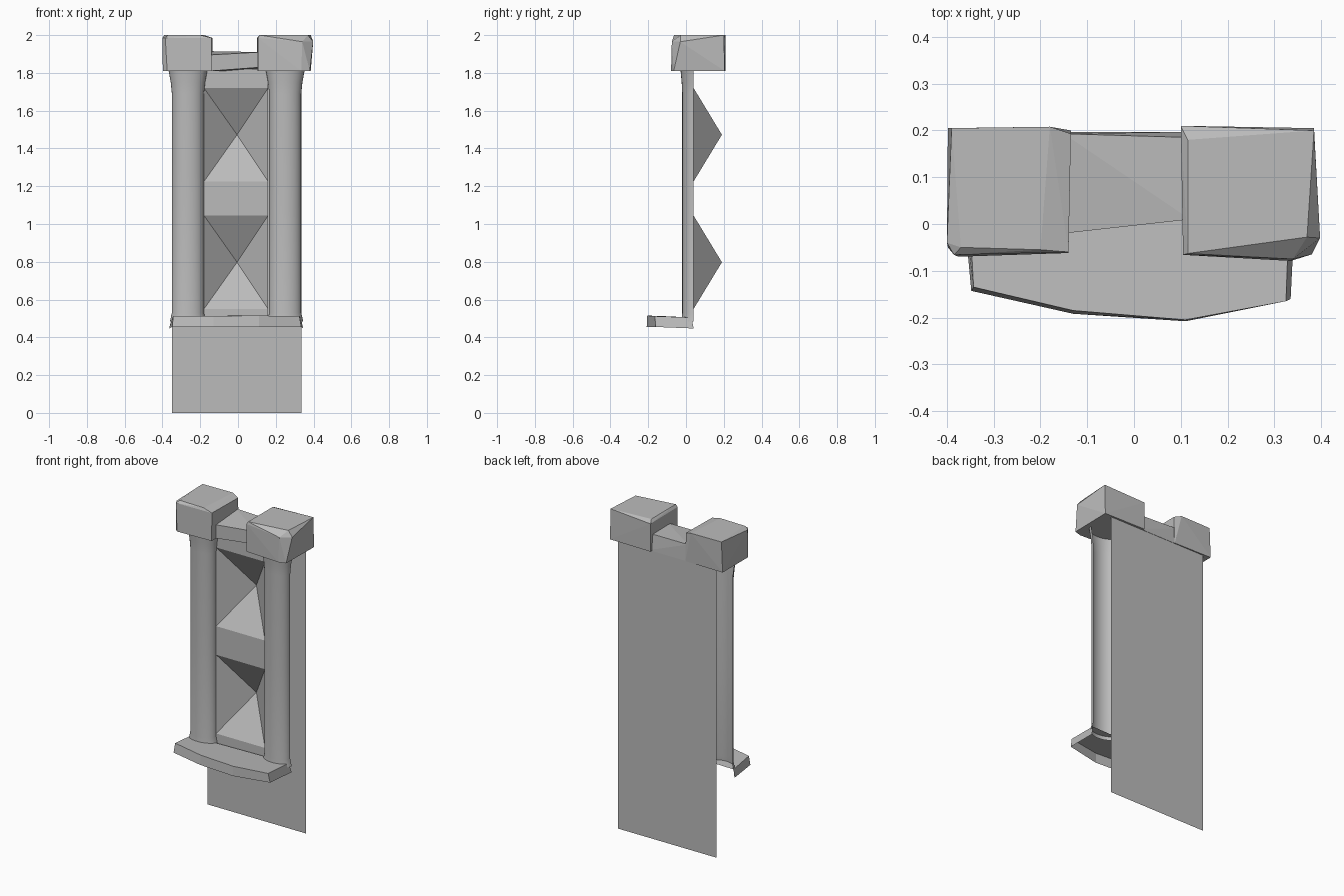
import bpy, bmesh, math

cube = bpy.data.objects.get("Cube")
if cube:
    bpy.data.objects.remove(cube, do_unlink=True)

stone = bpy.data.materials.new("grey_stone")
stone.use_nodes = True
GREY = (0.5, 0.5, 0.5, 1)
stone.diffuse_color = GREY
stone.node_tree.nodes["Principled BSDF"].inputs["Base Color"].default_value = GREY


def finish(name, bm, smooth=False, fix_normals=True):
    if fix_normals:
        bmesh.ops.recalc_face_normals(bm, faces=bm.faces)
    mesh = bpy.data.meshes.new(name)
    bm.to_mesh(mesh)
    bm.free()
    mesh.materials.append(stone)
    for poly in mesh.polygons:
        poly.use_smooth = smooth
    obj = bpy.data.objects.new(name, mesh)
    bpy.context.collection.objects.link(obj)
    return obj


def hull(name, points):
    bm = bmesh.new()
    verts = [bm.verts.new(p) for p in points]
    out = bmesh.ops.convex_hull(bm, input=verts)
    unused = [v for v in out["geom_interior"] if isinstance(v, bmesh.types.BMVert)]
    bmesh.ops.delete(bm, geom=unused, context="VERTS")
    bmesh.ops.dissolve_limit(bm, angle_limit=0.03, verts=bm.verts, edges=bm.edges)
    return finish(name, bm)


def at_height(z, *points):
    return [(x, y, z) for x, y in points]


def rect(bm, x0, x1, y, z0, z1):
    # Rectangle facing the front
    return bm.faces.new([bm.verts.new(p) for p in
                         ((x0, y, z0), (x1, y, z0), (x1, y, z1), (x0, y, z1))])


# Flat back panel
bm = bmesh.new()
rect(bm, -0.35, 0.335, 0.195, 0, 1.815)
finish("back_panel", bm, fix_normals=False)

# Front wall with two pyramid recesses
bm = bmesh.new()
levels = [0.49, 0.55, 1.045, 1.225, 1.72, 1.82]
for i, (low, high) in enumerate(zip(levels, levels[1:])):
    face = rect(bm, -0.18, 0.16, 0.04, low, high)
    if i % 2:
        tip = bmesh.ops.poke(bm, faces=[face])["verts"][0]
        tip.co = (-0.005, 0.19, (low + high) / 2)
bmesh.ops.remove_doubles(bm, verts=bm.verts, dist=0.0001)
finish("recessed_wall", bm, fix_normals=False)


# Half-round columns flaring at both ends
def column(name, cx):
    rings = [(0.485, 0.01), (0.53, 0), (1.1, 0), (1.69, 0), (1.75, 0.006), (1.815, 0.018)]
    steps = 14
    bm = bmesh.new()
    grid = []
    for z, flare in rings:
        row = []
        for i in range(steps + 1):
            a = math.pi * i / steps
            row.append(bm.verts.new((cx - (0.085 + flare) * math.cos(a),
                                     0.04 - (0.06 + flare * 0.5) * math.sin(a), z)))
        grid.append(row)
    for low, high in zip(grid, grid[1:]):
        for i in range(steps):
            bm.faces.new((low[i], low[i + 1], high[i + 1], high[i]))
    finish(name, bm, smooth=True, fix_normals=False)


column("right_column", -0.265)
column("left_column", 0.25)

# Ledge: sloping top with a front and end skirt, open below
bm = bmesh.new()
outline = [(-0.352, 0.03, 0.493), (-0.343, -0.135, 0.513), (-0.13, -0.185, 0.513),
           (0.11, -0.205, 0.515), (0.325, -0.165, 0.512), (0.332, 0.03, 0.505)]
skirt = [(-0.365, 0.04, 0.447), (-0.348, -0.143, 0.455), (-0.13, -0.192, 0.455),
         (0.11, -0.208, 0.455), (0.335, -0.16, 0.455), (0.345, 0.04, 0.447)]
top = [bm.verts.new(p) for p in outline]
base = [bm.verts.new(p) for p in skirt]
bm.faces.new(top)
for i in range(len(top) - 1):
    bm.faces.new((base[i], base[i + 1], top[i + 1], top[i]))
finish("ledge", bm, fix_normals=False)

# Rough-hewn cap blocks
hull("right_cap_block",
     at_height(1.81, (-0.398, -0.05), (-0.375, -0.07), (-0.14, -0.062),
               (-0.135, 0.2), (-0.398, 0.205))
     + at_height(1.985, (-0.14, -0.06), (-0.135, 0.193), (-0.4, -0.04), (-0.385, -0.066))
     + at_height(2.0, (-0.37, -0.05), (-0.2, -0.055), (-0.18, 0.208), (-0.39, 0.205)))
hull("left_cap_block",
     at_height(1.81, (0.105, -0.065), (0.335, -0.079), (0.38, -0.065),
               (0.385, 0.205), (0.1, 0.21))
     + at_height(1.965, (0.34, -0.075), (0.398, -0.03))
     + at_height(1.985, (0.1, 0.21), (0.105, -0.066))
     + at_height(2.0, (0.115, -0.063), (0.37, -0.028), (0.385, 0.2), (0.115, 0.18)))

# Lintel between the caps
hull("lintel",
     [(-0.15, -0.02, 1.81), (0.12, 0.01, 1.83), (0.12, 0.197, 1.81), (-0.15, 0.197, 1.81),
      (-0.15, -0.02, 1.895), (0.12, 0.01, 1.91), (0.12, 0.185, 1.91), (-0.15, 0.193, 1.915)])
